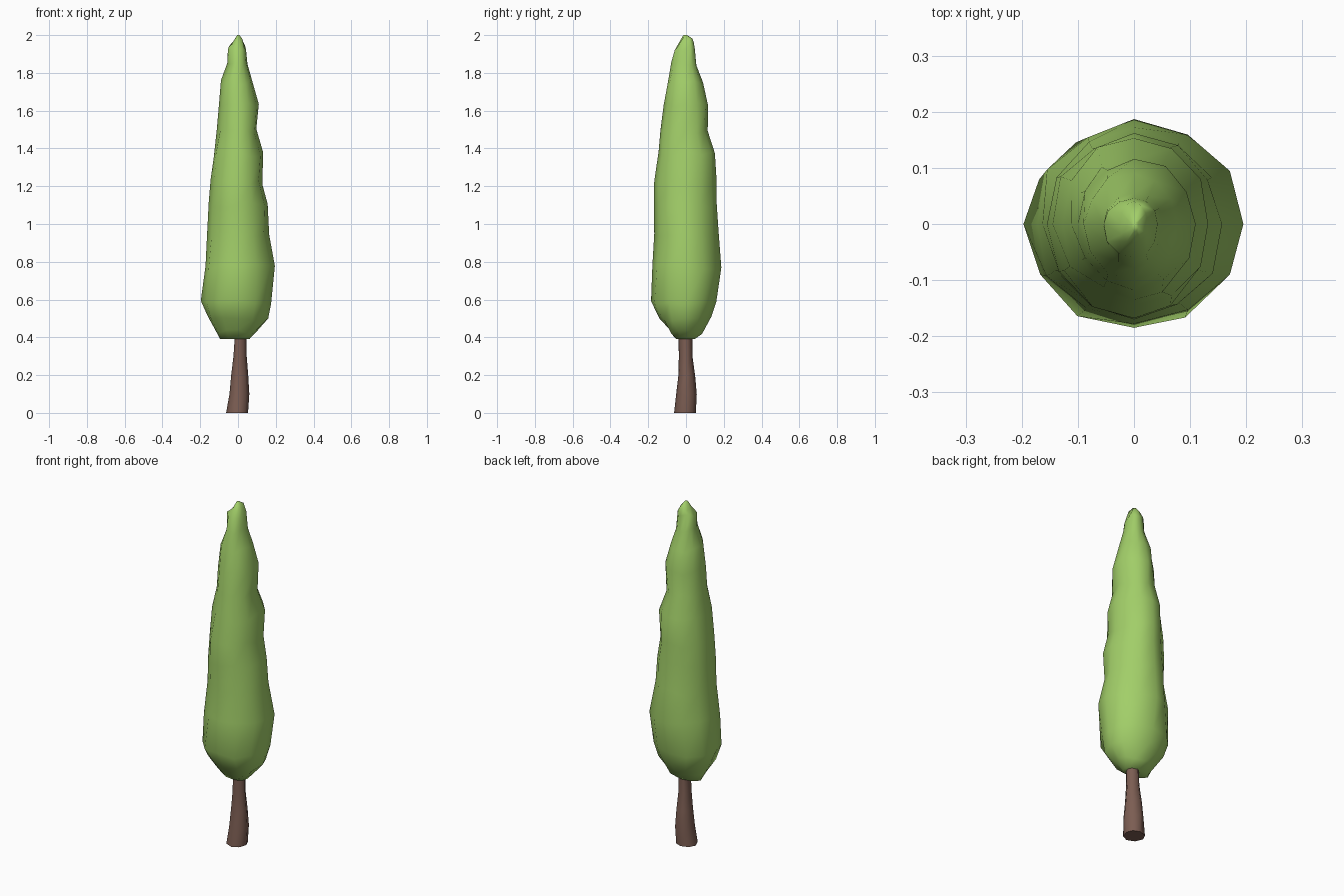
import bpy, bmesh, math, random

if "Cube" in bpy.data.objects:
    bpy.data.objects.remove(bpy.data.objects["Cube"])

random.seed(4)


def material(name, color):
    m = bpy.data.materials.new(name)
    m.diffuse_color = (*color, 1)
    m.use_nodes = True
    m.node_tree.nodes["Principled BSDF"].inputs["Base Color"].default_value = m.diffuse_color
    return m


def loft(name, rings, sides, mat, jitter=0.0, twist=0.0, angle=60):
    """Loft rings given as (z, x_min, x_max, y_min, y_max), with capped ends."""
    bm = bmesh.new()
    loops = []
    for k, (z, x0, x1, y0, y1) in enumerate(rings):
        loop = []
        for i in range(sides):
            a = 2 * math.pi * i / sides + twist
            c, s = math.cos(a), math.sin(a)
            on_axis = min(abs(c), abs(s)) < 0.01
            f = 1 if on_axis else 1 + random.uniform(-jitter, jitter)
            x = c * f * (x1 if c > 0 else -x0)
            y = s * f * (y1 if s > 0 else -y0)
            inner = 0 < k < len(rings) - 1
            dz = random.uniform(-jitter, jitter) * 0.3 if inner else 0
            loop.append(bm.verts.new((x, y, z + dz)))
        loops.append(loop)
    for a, b in zip(loops, loops[1:]):
        for i in range(sides):
            j = (i + 1) % sides
            bm.faces.new((a[i], a[j], b[j], b[i]))
    bm.faces.new(loops[0][::-1])
    bm.faces.new(loops[-1])
    bmesh.ops.recalc_face_normals(bm, faces=bm.faces)
    me = bpy.data.meshes.new(name)
    bm.to_mesh(me)
    bm.free()
    me.materials.append(mat)
    ob = bpy.data.objects.new(name, me)
    bpy.context.collection.objects.link(ob)
    bpy.ops.object.select_all(action='DESELECT')
    ob.select_set(True)
    bpy.context.view_layer.objects.active = ob
    bpy.ops.object.shade_smooth_by_angle(angle=math.radians(angle))
    return ob


# Tall, slightly lumpy foliage column
foliage = [
    (0.39, -0.095, 0.060, -0.050, 0.045),
    (0.43, -0.120, 0.105, -0.085, 0.085),
    (0.50, -0.160, 0.160, -0.140, 0.135),
    (0.59, -0.197, 0.175, -0.185, 0.160),
    (0.77, -0.172, 0.195, -0.178, 0.187),
    (0.95, -0.163, 0.165, -0.168, 0.172),
    (1.10, -0.155, 0.157, -0.170, 0.162),
    (1.22, -0.145, 0.130, -0.168, 0.162),
    (1.37, -0.127, 0.132, -0.145, 0.153),
    (1.49, -0.112, 0.097, -0.135, 0.115),
    (1.63, -0.100, 0.110, -0.118, 0.116),
    (1.75, -0.090, 0.077, -0.098, 0.090),
    (1.85, -0.055, 0.050, -0.078, 0.055),
    (1.93, -0.054, 0.042, -0.060, 0.046),
    (1.97, -0.025, 0.025, -0.035, 0.040),
    (2.00, -0.004, 0.008, -0.014, 0.005),
]
loft("foliage", foliage, 12, material("leaf_green", (0.36, 0.62, 0.14)), jitter=0.05, angle=80)

# Tapering trunk, reaching a little way into the foliage
trunk = [
    (0.00, -0.063, 0.053, -0.063, 0.052),
    (0.10, -0.045, 0.060, -0.052, 0.057),
    (0.20, -0.036, 0.054, -0.040, 0.048),
    (0.30, -0.024, 0.046, -0.038, 0.034),
    (0.45, -0.014, 0.045, -0.040, 0.033),
]
loft("trunk", trunk, 8, material("bark_brown", (0.20, 0.11, 0.085)))
